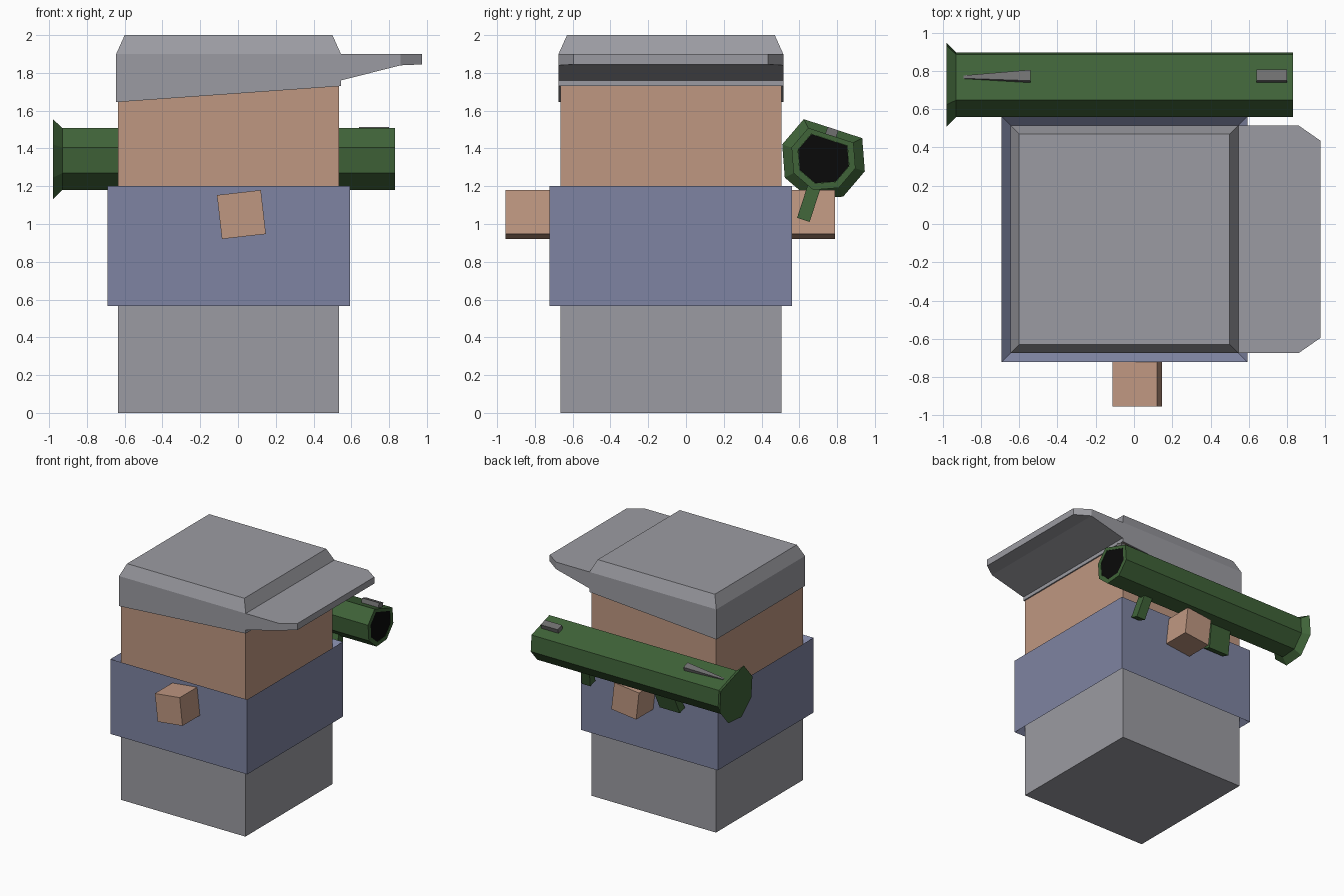
import bpy, bmesh, math
from mathutils import Vector, Matrix

if "Cube" in bpy.data.objects:
    bpy.data.objects.remove(bpy.data.objects["Cube"])

def mat(name, col):
    m = bpy.data.materials.new(name)
    m.diffuse_color = (*col, 1)
    m.use_nodes = True
    m.node_tree.nodes["Principled BSDF"].inputs["Base Color"].default_value = m.diffuse_color
    return m

GREY = mat("grey_cloth", (0.33, 0.33, 0.36))
SKIN = mat("skin", (0.52, 0.31, 0.22))
BLUE = mat("blue_cloth", (0.21, 0.23, 0.36))
GREEN = mat("green_metal", (0.05, 0.125, 0.04))
BLACK = mat("black_bore", (0.003, 0.003, 0.003))
STEEL = mat("grey_metal", (0.16, 0.16, 0.16))

def loft(name, rings, m, caps=True, cyclic=False, matrix=None):
    """Join equal-length rings of points with quads."""
    bm = bmesh.new()
    vs = [[bm.verts.new(p) for p in r] for r in rings]
    n = len(vs[0])
    pairs = list(zip(vs, vs[1:])) + ([(vs[-1], vs[0])] if cyclic else [])
    for a, b in pairs:
        for i in range(n):
            j = (i + 1) % n
            bm.faces.new((a[i], a[j], b[j], b[i]))
    if caps and not cyclic:
        bm.faces.new(vs[0][::-1])
        bm.faces.new(vs[-1])
    bmesh.ops.recalc_face_normals(bm, faces=bm.faces)
    me = bpy.data.meshes.new(name)
    bm.to_mesh(me)
    bm.free()
    me.materials.append(m)
    ob = bpy.data.objects.new(name, me)
    bpy.context.collection.objects.link(ob)
    if matrix:
        ob.matrix_world = matrix
    return ob

CX, CY = -0.05, -0.08          # body axis

def square(h, z, cx=CX, cy=CY):
    return [(cx - h, cy - h, z), (cx + h, cy - h, z), (cx + h, cy + h, z), (cx - h, cy + h, z)]

# Body blocks
loft("trousers", [square(0.585, 0), square(0.585, 0.9)], GREY)
loft("head", [square(0.585, 0.9), square(0.585, 1.88)], SKIN)
# Shirt band with inward-sloping rims
loft("shirt", [square(0.585, 0.62), square(0.642, 0.565), square(0.642, 1.2), square(0.585, 1.145)], BLUE)

# Cap crown, lower edge rising towards the brim
rim = [(x, y, 1.645 if x < 0 else 1.73) for x, y, _ in square(0.595, 0)]
loft("cap_crown", [rim, square(0.595, 1.9), square(0.55, 2.0)], GREY)

# Cap brim: sloping underside, chamfered tip
def brim(x, h, z0):
    return [(x, CY - h, z0), (x, CY + h, z0), (x, CY + h, 1.9), (x, CY - h, 1.9)]
loft("cap_brim", [brim(0.5, 0.595, 1.75), brim(0.545, 0.595, 1.76),
                  brim(0.86, 0.595, 1.84), brim(0.975, 0.515, 1.845)], GREY)

# Hands: tilted cubes on both sides
for name, y in (("front_hand", -0.838), ("back_hand", 0.673)):
    M = Matrix.Translation((0.018, y, 1.05)) @ Matrix.Rotation(math.radians(-6.5), 4, 'Y')
    loft(name, [square(0.117, -0.117, 0, 0), square(0.117, 0.117, 0, 0)], SKIN, matrix=M)

# Launcher frame: rolled about its own long axis
L = Matrix.Translation((0, 0.728, 1.35)) @ Matrix.Rotation(math.radians(-18), 4, 'X')

def ring(x, r):
    # octagon without its top corner, giving one broad flat top
    return [(x, r * math.cos(math.radians(a)), r * math.sin(math.radians(a)))
            for a in range(135, 406, 45)]

loft("launcher_tube", [ring(-0.98, 0.23), ring(-0.93, 0.178), ring(0.83, 0.178),
                       ring(0.83, 0.142), ring(0.80, 0.142)], GREEN, matrix=L)
loft("launcher_bore", [ring(0.80, 0.141), ring(0.828, 0.141)], BLACK, matrix=L)

def block(name, x0, x1, w0, w1, z0, z1, m, lean=0.0, taper=None):
    """Box along x: half-width and top may change from end to end."""
    t0, t1 = taper or (z1, z1)
    loft(name, [[(x0 + lean, -w0, z0), (x0 + lean, w0, z0), (x0, w0, t0), (x0, -w0, t0)],
                [(x1 + lean, -w1, z0), (x1 + lean, w1, z0), (x1, w1, t1), (x1, -w1, t1)]], m, matrix=L)

# Sights on the flat top
block("front_sight", 0.64, 0.80, 0.03, 0.03, 0.11, 0.163, STEEL)
block("rear_sight", -0.89, -0.54, 0.008, 0.03, 0.11, 0.16, STEEL, taper=(0.132, 0.16))
# Grips below the tube
block("front_grip", 0.41, 0.49, 0.035, 0.035, -0.345, -0.15, GREEN, lean=0.03)
block("rear_grip", -0.37, -0.18, 0.035, 0.035, -0.35, -0.15, GREEN, lean=-0.03)
